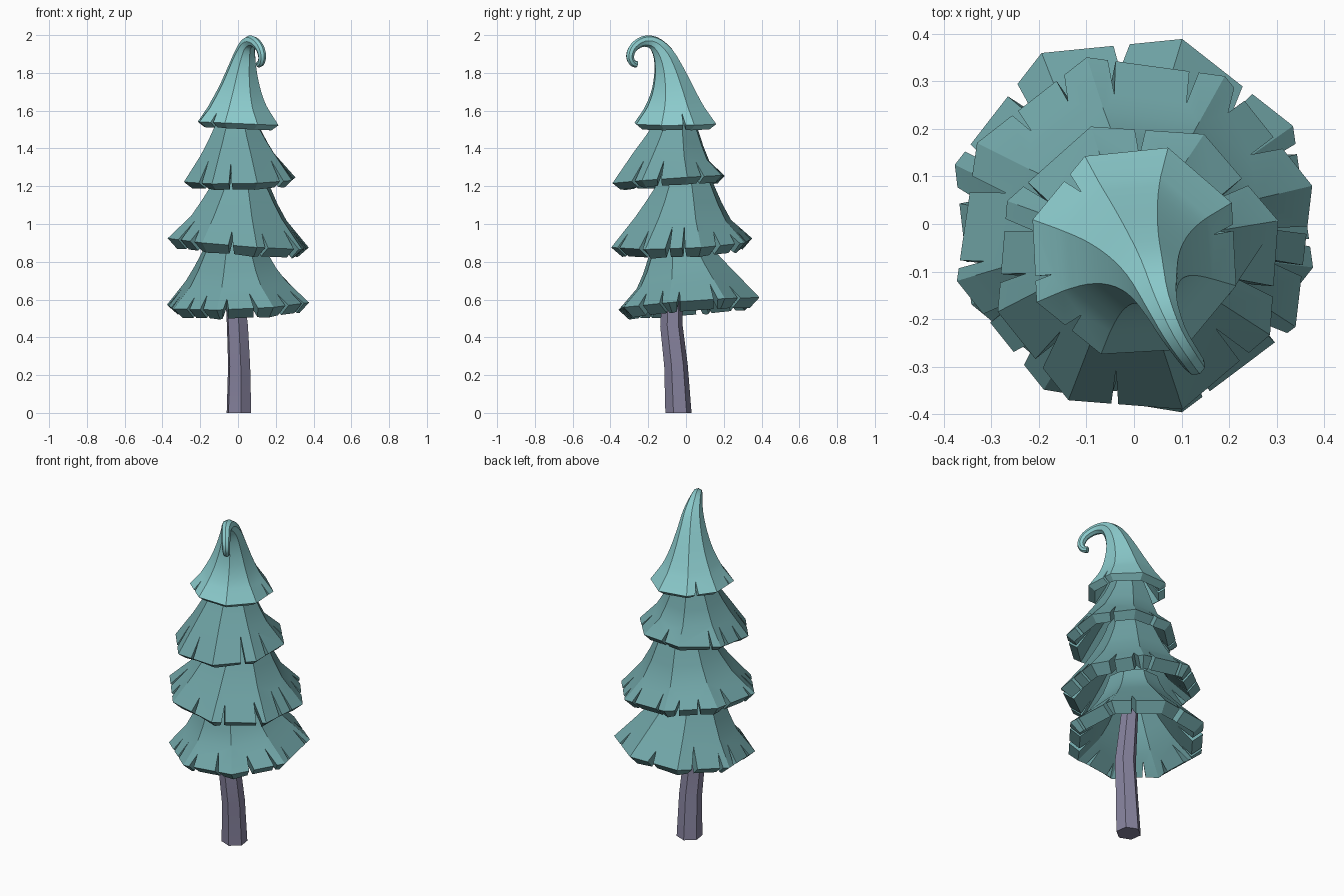
import bpy
import bmesh
import math
import random
from mathutils import Vector

random.seed(4)
cube = bpy.data.objects.get("Cube")
if cube:
    bpy.data.objects.remove(cube, do_unlink=True)


def material(name, rgb):
    mat = bpy.data.materials.new(name)
    mat.use_nodes = True
    mat.diffuse_color = (*rgb, 1)
    mat.node_tree.nodes["Principled BSDF"].inputs["Base Color"].default_value = (*rgb, 1)
    return mat


needles = material("muted teal", (0.165, 0.38, 0.39))
tip_needles = material("light teal", (0.265, 0.61, 0.62))
bark = material("grey purple", (0.24, 0.225, 0.34))


def refine(path, steps):
    """Catmull-Rom subdivision of everything after the first segment."""
    pts = [Vector(p) for p in path]
    if steps == 1:
        return pts
    out = [pts[0]]
    for i in range(1, len(pts) - 1):
        a, b, c = pts[i - 1], pts[i], pts[i + 1]
        d = pts[min(i + 2, len(pts) - 1)]
        for s in range(steps):
            t = s / steps
            out.append(0.5 * (2 * b + (c - a) * t + (2 * a - 5 * b + 4 * c - d) * t * t
                              + (3 * b - a - 3 * c + d) * t ** 3))
    return out + [pts[-1]]


def notched_rim(bm, low_a, low_b, top_a, top_b, count):
    """Outline of one skirt side from b to a, with V-shaped slits in its lower edge."""
    verts = []
    for k in reversed(range(count)):
        t = (k + random.uniform(0.3, 0.8)) / count
        half = random.uniform(0.025, 0.06)
        depth = random.uniform(0.4, 0.8)
        lean = random.uniform(-0.04, 0.04)
        apex_low = low_a.co.lerp(low_b.co, t + lean)
        apex_top = top_a.co.lerp(top_b.co, t + lean)
        verts += [bm.verts.new(low_a.co.lerp(low_b.co, t + half)),
                  bm.verts.new(apex_low.lerp(apex_top, depth)),
                  bm.verts.new(low_a.co.lerp(low_b.co, t - half))]
    return verts


def sweep(name, path, sides, phase, mat, steps=1, tilt=(0, 0), notches=None, thickness=0):
    """Sweep a polygon along (x, y, z, radius) points; skirts get a notched, thick rim."""
    pts = refine(path, steps)
    centres = [p.to_3d() for p in pts]
    bm = bmesh.new()
    weights = bm.verts.layers.deform.verify()
    rings = []
    axis, side = Vector((0, 0, 1)), Vector((1, 0, 0))
    for i, (p, c) in enumerate(zip(pts, centres)):
        if i:
            tangent = (centres[min(i + 1, len(pts) - 1)] - centres[i - 1]).normalized()
            side = axis.rotation_difference(tangent) @ side
            axis = tangent
        other = axis.cross(side)
        ring = []
        for k in range(sides):
            a = math.radians(phase) + math.tau * k / sides
            r = p[3]
            lift = 0
            if i == 0 and notches:
                r *= random.uniform(0.98, 1.02)
                lift = tilt[0] * math.cos(a) + tilt[1] * math.sin(a)
            v = bm.verts.new(c + r * (math.cos(a) * side + math.sin(a) * other)
                             + Vector((0, 0, lift)))
            v[weights][0] = min(1, p[3] / 0.14) ** 2
            ring.append(v)
        rings.append(ring)
    for i in range(len(rings) - 1):
        low, top = rings[i], rings[i + 1]
        for k in range(sides):
            n = (k + 1) % sides
            slits = []
            if i == 0 and notches:
                slits = notched_rim(bm, low[k], low[n], top[k], top[n],
                                    random.choice(notches))
                for v in slits:
                    v[weights][0] = 1
            bm.faces.new([low[k], low[n], top[n], top[k]] if not slits else
                         [top[n], top[k], low[k]] + slits[::-1] + [low[n]])
    bm.faces.new(rings[-1])
    if not notches:
        bm.faces.new(rings[0][::-1])
    mesh = bpy.data.meshes.new(name)
    bm.to_mesh(mesh)
    bm.free()
    mesh.materials.append(mat)
    obj = bpy.data.objects.new(name, mesh)
    bpy.context.collection.objects.link(obj)
    bpy.ops.object.select_all(action="DESELECT")
    obj.select_set(True)
    bpy.context.view_layer.objects.active = obj
    if thickness:
        obj.vertex_groups.new(name="rim")
        mod = obj.modifiers.new("thickness", "SOLIDIFY")
        mod.thickness = thickness
        mod.offset = -1
        mod.use_even_offset = True
        mod.vertex_group = "rim"
        mod.thickness_vertex_group = 0.05
        bpy.ops.object.modifier_apply(modifier=mod.name)
    bpy.ops.object.shade_smooth_by_angle(angle=math.radians(25))


# Bent six-sided trunk
sweep("trunk", [(0.005, -0.04, 0, 0.07), (0.006, -0.053, 0.25, 0.063),
                (-0.003, -0.077, 0.46, 0.06), (-0.035, -0.07, 0.85, 0.045)], 6, -82, bark)

# Three flared branch skirts
sweep("lower_branches", [(-0.005, 0.018, 0.578, 0.392), (-0.012, 0, 0.7, 0.275),
                         (-0.015, -0.02, 0.84, 0.185), (-0.01, -0.02, 0.96, 0.14)],
      8, 29, needles, steps=2, tilt=(0.015, 0.03), notches=(1, 2, 2), thickness=0.075)
sweep("middle_branches", [(0, -0.02, 0.9, 0.386), (0.005, -0.015, 1.03, 0.262),
                          (0.012, -0.01, 1.2, 0.162), (0.01, -0.03, 1.3, 0.12)],
      8, 15, needles, steps=2, tilt=(-0.03, 0.017), notches=(1, 2, 2), thickness=0.075)
sweep("upper_branches", [(0.005, -0.09, 1.235, 0.31), (0, -0.075, 1.36, 0.21),
                         (-0.004, -0.06, 1.5, 0.132), (0, -0.06, 1.6, 0.09)],
      8, 18, needles, steps=2, tilt=(0.006, 0.022), notches=(1, 1, 2), thickness=0.055)

# Pointed crown whose tip curls forward
sweep("curled_crown", [(0, -0.06, 1.532, 0.228), (0.003, -0.063, 1.61, 0.171),
                       (0.011, -0.071, 1.705, 0.122), (0.023, -0.09, 1.81, 0.084),
                       (0.038, -0.121, 1.9, 0.058), (0.055, -0.17, 1.957, 0.038),
                       (0.082, -0.228, 1.966, 0.028), (0.114, -0.277, 1.935, 0.024),
                       (0.128, -0.296, 1.89, 0.022), (0.122, -0.285, 1.855, 0.019),
                       (0.11, -0.262, 1.845, 0.018)],
      8, 27, tip_needles, steps=3, tilt=(-0.01, 0), notches=(0, 1, 1), thickness=0.045)
